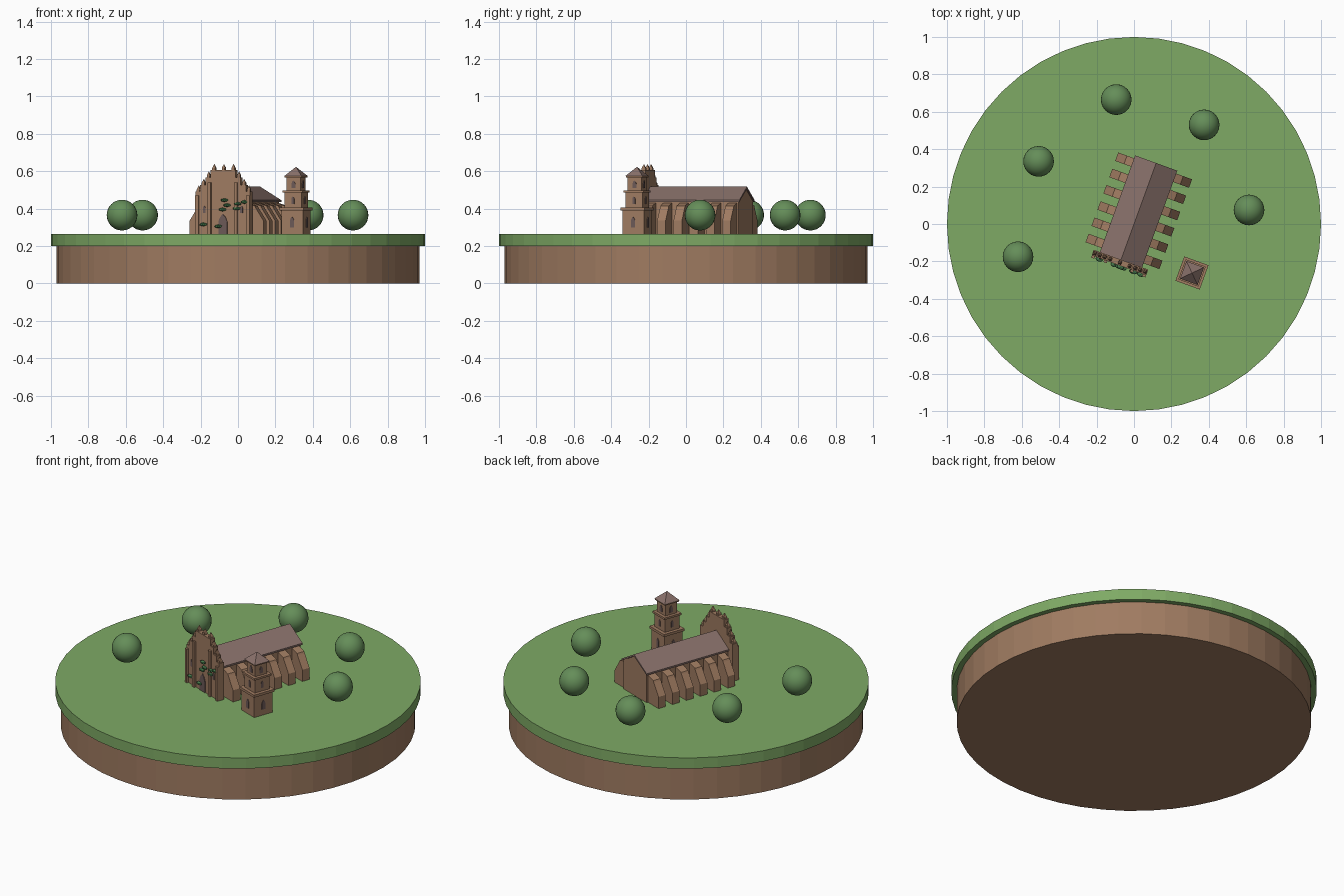
import bpy, bmesh, math
from mathutils import Matrix, Vector

if "Cube" in bpy.data.objects:
    bpy.data.objects.remove(bpy.data.objects["Cube"])


def material(name, rgb):
    m = bpy.data.materials.new(name)
    m.use_nodes = True
    m.diffuse_color = (*rgb, 1)
    m.node_tree.nodes["Principled BSDF"].inputs["Base Color"].default_value = (*rgb, 1)
    return m


grass = material("grass green", (0.21, 0.40, 0.13))
earth = material("earth brown", (0.35, 0.20, 0.12))
stone = material("sandstone", (0.35, 0.20, 0.12))
slate = material("roof slate", (0.25, 0.165, 0.145))
dark = material("window grey", (0.15, 0.10, 0.095))
leaf = material("tree green", (0.13, 0.27, 0.10))
ivy_mat = material("ivy green", (0.06, 0.19, 0.07))

TURN = Matrix.Rotation(math.radians(-20), 4, 'Z')
GROUND = 0.265


def finish(bm, name, mat, turned=True):
    bmesh.ops.recalc_face_normals(bm, faces=bm.faces)
    me = bpy.data.meshes.new(name)
    bm.to_mesh(me)
    bm.free()
    me.materials.append(mat)
    ob = bpy.data.objects.new(name, me)
    if turned:
        ob.matrix_world = TURN
    bpy.context.collection.objects.link(ob)
    return ob


def add_box(bm, x, y, z0, z1, sx, sy):
    mat = Matrix.Translation((x, y, (z0 + z1) / 2)) @ Matrix.Diagonal((sx, sy, z1 - z0, 1))
    bmesh.ops.create_cube(bm, size=1, matrix=mat)


def add_spike(bm, x, y, z, half, height):
    # four-sided pyramid standing on z, sides parallel to the walls
    mat = Matrix.Translation((x, y, z + height / 2)) @ Matrix.Rotation(math.pi / 4, 4, 'Z')
    bmesh.ops.create_cone(bm, cap_ends=True, segments=4, radius1=half * math.sqrt(2),
                          radius2=0, depth=height, matrix=mat)


def add_prism(bm, profile, y0, y1):
    # x-z profile extruded along y
    face = bm.faces.new([bm.verts.new((x, y0, z)) for x, z in profile])
    out = bmesh.ops.extrude_face_region(bm, geom=[face])
    verts = [v for v in out["geom"] if isinstance(v, bmesh.types.BMVert)]
    bmesh.ops.translate(bm, verts=verts, vec=(0, y1 - y0, 0))


def arch(x, z0, z1, w):
    # pointed opening outline
    zs = z1 - w * 0.8
    return [(x - w / 2, z0), (x + w / 2, z0), (x + w / 2, zs), (x + w * 0.3, (zs + z1) / 2 + w * 0.1),
            (x, z1), (x - w * 0.3, (zs + z1) / 2 + w * 0.1), (x - w / 2, zs)]


# round island
for name, mat, r, z0, z1 in (("earth_base", earth, 0.97, 0, 0.2), ("grass_top", grass, 1, 0.2, GROUND)):
    bm = bmesh.new()
    bmesh.ops.create_cone(bm, cap_ends=True, segments=48, radius1=r, radius2=r, depth=z1 - z0,
                          matrix=Matrix.Translation((0, 0, (z0 + z1) / 2)))
    finish(bm, name, mat, False)

# round trees
for i, (x, y) in enumerate(((-0.095, 0.665), (0.375, 0.53), (-0.51, 0.335), (0.615, 0.075), (-0.62, -0.175))):
    bm = bmesh.new()
    bmesh.ops.create_uvsphere(bm, u_segments=24, v_segments=16, radius=0.082,
                              matrix=Matrix.Translation((x, y, 0.365)))
    for f in bm.faces:
        f.smooth = True
    finish(bm, f"tree_{i + 1}", leaf, False)

# nave walls with gable
FRONT, BACK = -0.21, 0.34
bm = bmesh.new()
add_prism(bm, [(-0.11, GROUND), (0.11, GROUND), (0.11, 0.44), (0, 0.505), (-0.11, 0.44)], FRONT, BACK)
finish(bm, "nave_walls", stone)

# pitched roof
bm = bmesh.new()
add_prism(bm, [(-0.12, 0.435), (0, 0.505), (0.12, 0.435), (0.12, 0.445), (0, 0.517), (-0.12, 0.445)],
          FRONT, BACK + 0.007)
finish(bm, "nave_roof", slate)

# stepped buttresses along both sides
PITCH = 0.0925
bm = bmesh.new()
for side in (-1, 1):
    profile = [(0.10, GROUND), (0.21, GROUND), (0.21, 0.335), (0.165, 0.405), (0.16, 0.415), (0.11, 0.43)]
    for i in range(6):
        y = -0.156 + i * PITCH
        add_prism(bm, [(side * x, z) for x, z in profile], y - 0.024, y + 0.024)
finish(bm, "buttresses", stone)

# west front with stepped gable
half = [(0.155, GROUND), (0.155, 0.49), (0.13, 0.49), (0.13, 0.525), (0.10, 0.525), (0.10, 0.565),
        (0.072, 0.565), (0.072, 0.605)]
F0, F1 = -0.235, -0.203
bm = bmesh.new()
add_prism(bm, half + [(-x, z) for x, z in reversed(half)], F0, F1)
finish(bm, "front_facade", stone)

# pilasters and gable pinnacles
bm = bmesh.new()
for s in (-1, 1):
    for x, top in ((0.145, 0.47), (0.075, 0.54)):
        add_box(bm, s * x, F0 - 0.004, GROUND, top, 0.018, 0.016)
finish(bm, "facade_pilasters", stone)
bm = bmesh.new()
for x, z in ((0.143, 0.49), (0.115, 0.525), (0.086, 0.565), (0.055, 0.605), (0, 0.605)):
    for s in ((-1, 1) if x else (1,)):
        y = (F0 + F1) / 2
        add_box(bm, s * x, y, z, z + 0.012, 0.016, 0.022)
        add_spike(bm, s * x, y, z + 0.012, 0.009, 0.022)
finish(bm, "facade_pinnacles", stone)

# door and lancet windows of the west front
bm = bmesh.new()
add_prism(bm, arch(0, GROUND, 0.37, 0.05), F0 - 0.004, F0 + 0.002)
for s in (-1, 1):
    add_prism(bm, arch(s * 0.106, 0.375, 0.415, 0.014), F0 - 0.004, F0 + 0.002)
finish(bm, "door_and_windows", dark)

# ivy clumps on the west front
bm = bmesh.new()
for x, z in ((-0.11, 0.315), (-0.025, 0.305), (0.01, 0.445), (0.025, 0.418), (0.0, 0.395),
             (0.085, 0.425), (0.125, 0.435), (0.08, 0.40)):
    mat = Matrix.Translation((x, F0 - 0.006, z)) @ Matrix.Diagonal((0.023, 0.014, 0.01, 1))
    bmesh.ops.create_icosphere(bm, subdivisions=1, radius=1, matrix=mat)
finish(bm, "ivy", ivy_mat)

# bell tower, standing apart
TX, TY = 0.381, -0.14
bm = bmesh.new()
for z0, z1, w in ((GROUND, 0.39, 0.122), (0.39, 0.405, 0.138), (0.405, 0.485, 0.098),
                  (0.485, 0.497, 0.114), (0.497, 0.565, 0.078), (0.565, 0.573, 0.094)):
    add_box(bm, TX, TY, z0, z1, w, w)
finish(bm, "bell_tower", stone)
bm = bmesh.new()
add_spike(bm, TX, TY, 0.573, 0.05, 0.05)
finish(bm, "tower_roof", slate)

# tower windows on all four sides
bm = bmesh.new()
for z0, z1, w, d in ((0.30, 0.355, 0.022, 0.061), (0.425, 0.465, 0.016, 0.049), (0.51, 0.55, 0.022, 0.039)):
    for k in range(4):
        part = bmesh.new()
        add_prism(part, arch(0, z0, z1, w), -d - 0.003, -d + 0.002)
        part.transform(Matrix.Translation((TX, TY, 0)) @ Matrix.Rotation(k * math.pi / 2, 4, 'Z'))
        tmp = bpy.data.meshes.new("window_part")
        part.to_mesh(tmp)
        part.free()
        bm.from_mesh(tmp)
        bpy.data.meshes.remove(tmp)
finish(bm, "tower_windows", dark)
